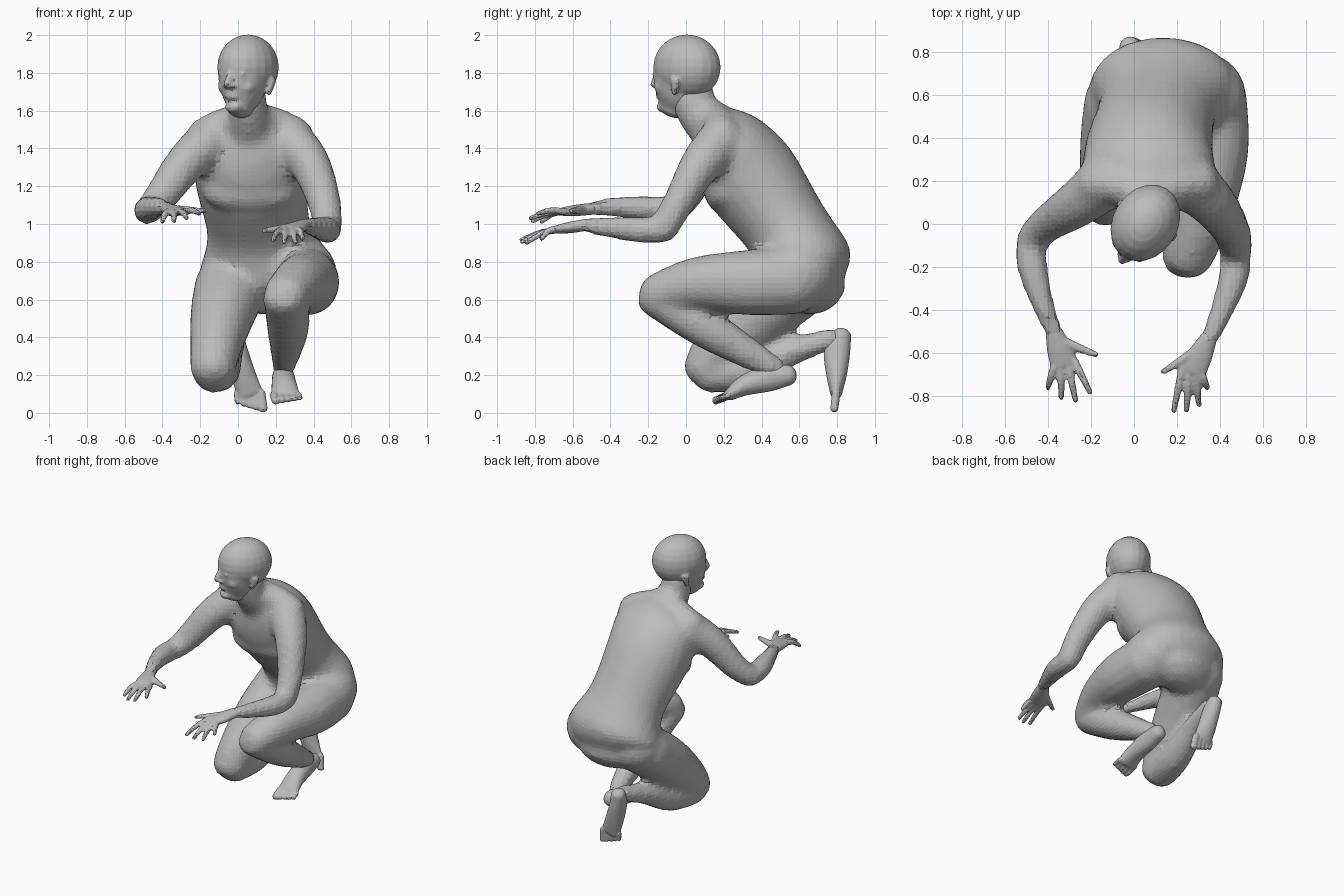
import bpy
import bmesh
import math
from mathutils import Vector, Matrix

default_cube = bpy.data.objects.get("Cube")
if default_cube:
    bpy.data.objects.remove(default_cube, do_unlink=True)

clay = bpy.data.materials.new("clay grey")
clay.use_nodes = True
CLAY_COLOUR = (0.5, 0.5, 0.5, 1)
clay.diffuse_color = CLAY_COLOUR
clay.node_tree.nodes["Principled BSDF"].inputs["Base Color"].default_value = CLAY_COLOUR


def spline(before, start, end, after, t):
    """Catmull-Rom blend of four equally long tuples."""
    return [0.5 * (2 * q + (r - p) * t + (2 * p - 5 * q + 4 * r - s) * t * t
                   + (3 * q - p - 3 * r + s) * t ** 3)
            for p, q, r, s in zip(before, start, end, after)]


def tube(bm, rings, side=(1, 0, 0), segments=16, steps=4):
    """Rounded limb through rings of (x, y, z, half width, half depth)."""
    last = len(rings) - 1
    path = []
    for i in range(last):
        for k in range(steps):
            path.append(spline(rings[max(i - 1, 0)], rings[i], rings[i + 1],
                               rings[min(i + 2, last)], k / steps))
    path.append(list(rings[-1]))
    centres = [Vector(p[:3]) for p in path]
    # Dome both ends
    for index, inner in ((0, 1), (-1, -2)):
        outward = (centres[index] - centres[inner]).normalized()
        reach = 0.8 * min(path[index][3:])
        tip = list(path[index])
        for angle in (30, 60, 85):
            turn = math.radians(angle)
            centre = Vector(tip[:3]) + outward * reach * math.sin(turn)
            ring = [*centre, tip[3] * math.cos(turn), tip[4] * math.cos(turn)]
            path.insert(0, ring) if index == 0 else path.append(ring)
    centres = [Vector(p[:3]) for p in path]
    loops = []
    for i, point in enumerate(path):
        along = (centres[min(i + 1, len(path) - 1)] - centres[max(i - 1, 0)]).normalized()
        across = Vector(side)
        across = (across - along * across.dot(along)).normalized()
        depth = along.cross(across)
        loops.append([bm.verts.new(centres[i] + across * point[3] * math.cos(a)
                                   + depth * point[4] * math.sin(a))
                      for a in (math.tau * j / segments for j in range(segments))])
    for lower, upper in zip(loops, loops[1:]):
        for j in range(segments):
            k = (j + 1) % segments
            bm.faces.new((lower[j], lower[k], upper[k], upper[j]))
    bm.faces.new(list(reversed(loops[0])))
    bm.faces.new(loops[-1])


def ball(bm, centre, size, tilt=0):
    """Ellipsoid tilted around the x axis by degrees."""
    place = (Matrix.Translation(centre) @ Matrix.Rotation(math.radians(tilt), 4, "X")
             @ Matrix.Diagonal((*size, 1)))
    bmesh.ops.create_uvsphere(bm, u_segments=20, v_segments=12, radius=1, matrix=place)


def fuse(name, bm, voxel, smoothing):
    """Turn overlapping solids into one faceted skin."""
    bmesh.ops.recalc_face_normals(bm, faces=bm.faces)
    mesh = bpy.data.meshes.new(name)
    bm.to_mesh(mesh)
    bm.free()
    mesh.materials.append(clay)
    part = bpy.data.objects.new(name, mesh)
    bpy.context.collection.objects.link(part)
    remesh = part.modifiers.new("fuse", "REMESH")
    remesh.mode = "VOXEL"
    remesh.voxel_size = voxel
    soften = part.modifiers.new("soften", "SMOOTH")
    soften.factor = 0.5
    soften.iterations = smoothing


# Torso from seat to neck
body = bmesh.new()
tube(body, [(.14, .68, .66, .25, .17), (.14, .635, .77, .345, .255), (.11, .535, .97, .275, .23),
            (.07, .34, 1.25, .3, .26), (.07, .225, 1.43, .3, .21), (.06, .14, 1.54, .17, .12)], segments=24)
tube(body, [(.06, .135, 1.5, .13, .12), (.055, .06, 1.6, .105, .115), (.045, .025, 1.7, .1, .12)])
ball(body, (.065, .215, 1.17), (.255, .12, .12), 20)
# Sloping shoulder muscles and buttocks
for s in (-1, 1):
    tube(body, [(.065 + s * .04, .16, 1.55, .08, .09), (.065 + s * .13, .18, 1.52, .09, .1),
                (.065 + s * .23, .19, 1.45, .11, .12)], side=(0, 1, 0))
ball(body, (-.015, .61, .7), (.2, .2, .18))
ball(body, (.325, .59, .74), (.2, .21, .19))

# Raised left leg: thigh, then shin
tube(body, [(.345, .58, .7, .185, .18), (.365, .33, .69, .17, .175), (.32, .05, .685, .14, .14),
            (.25, -.155, .625, .12, .11)])
tube(body, [(.245, -.175, .61, .115, .095), (.265, .07, .47, .115, .11), (.255, .28, .345, .088, .09),
            (.24, .48, .23, .055, .06)])
# Kneeling right leg: thigh, then shin
tube(body, [(-.04, .57, .66, .195, .18), (-.085, .37, .51, .17, .175), (-.12, .18, .335, .135, .145),
            (-.135, .1, .23, .12, .12)])
tube(body, [(-.13, .12, .205, .11, .1), (-.09, .33, .23, .105, .105), (-.05, .56, .325, .08, .075),
            (-.01, .78, .395, .055, .055)])
# Arms
tube(body, [(.27, .19, 1.44, .13, .13), (.38, .08, 1.32, .11, .11), (.455, -.035, 1.12, .085, .09),
            (.475, -.12, .975, .08, .078)], side=(0, 1, 0))
tube(body, [(.475, -.13, .965, .07, .07), (.465, -.25, .97, .072, .07), (.395, -.44, .985, .052, .052),
            (.342, -.55, .995, .044, .034)])
tube(body, [(-.14, .19, 1.44, .13, .13), (-.27, .09, 1.33, .11, .11), (-.405, 0, 1.15, .085, .09),
            (-.475, -.07, 1.07, .077, .075)], side=(0, 1, 0))
tube(body, [(-.48, -.07, 1.065, .07, .07), (-.475, -.2, 1.08, .072, .07), (-.42, -.39, 1.09, .052, .052),
            (-.365, -.52, 1.08, .044, .034)])
fuse("body", body, 0.027, 4)


def hand(name, wrist, palm_end, thumb_tip, finger_tips):
    bm = bmesh.new()
    wrist, palm_end, thumb_tip = Vector(wrist), Vector(palm_end), Vector(thumb_tip)
    side = (palm_end - wrist).cross(Vector((0, 0, 1))).normalized()
    middle = wrist.lerp(palm_end, .55)
    tube(bm, [(*wrist, .04, .032), (*middle, .06, .03), (*palm_end, .066, .022)], side=side)
    # Fingers fan out from the knuckles
    toward_thumb = 1 if side.dot(thumb_tip - middle) > 0 else -1
    for i, tip in enumerate(finger_tips):
        knuckle = palm_end + side * toward_thumb * (.05 - i * .034)
        tip = Vector(tip)
        bend = knuckle.lerp(tip, .5) + Vector((0, 0, .012))
        tube(bm, [(*knuckle, .02, .02), (*bend, .018, .018), (*tip, .014, .013)], side=side, segments=8)
    root = wrist.lerp(palm_end, .25)
    joint = root.lerp(thumb_tip, .55)
    tube(bm, [(*root, .032, .028), (*joint, .022, .021), (*thumb_tip, .014, .013)], side=side, segments=8)
    fuse(name, bm, 0.009, 2)


hand("left_hand", (.35, -.53, .995), (.272, -.685, .97), (.135, -.69, .965),
     [(.185, -.872, .915), (.245, -.87, .905), (.303, -.845, .9), (.342, -.765, .92)])
hand("right_hand", (-.375, -.5, 1.08), (-.325, -.655, 1.065), (-.175, -.61, 1.07),
     [(-.205, -.785, 1.055), (-.272, -.825, 1.03), (-.338, -.812, 1.015), (-.402, -.765, 1.01)])


def foot(name, rings, toe_direction, inner):
    """Foot with five toes; inner is the sign of x on the big-toe side."""
    bm = bmesh.new()
    tube(bm, rings)
    ball_of_foot = Vector(rings[-1][:3])
    forward = Vector(toe_direction)
    for i in range(5):
        root = ball_of_foot + Vector((inner * (.06 - .033 * i), 0, 0))
        end = root + forward * (1 - .1 * i)
        size = .025 - .0025 * i
        tube(bm, [(*root, size, size), (*end, size, size * .9)], segments=8)
    fuse(name, bm, 0.009, 2)


foot("left_foot", [(.24, .545, .2, .052, .055), (.24, .44, .185, .06, .072),
                   (.245, .31, .145, .068, .055), (.252, .23, .095, .077, .032)],
     (.008, -.075, -.03), -1)
foot("right_foot", [(-.02, .825, .41, .05, .052), (-.002, .8, .32, .057, .07),
                    (.03, .797, .2, .065, .055), (.062, .795, .105, .07, .032)],
     (.012, -.01, -.085), 1)

# Head, modelled facing forward and then turned toward its right
head = bmesh.new()
ball(head, (0, .0, 1.83), (.152, .19, .173))
tube(head, [(0, -.085, 1.62, .07, .085), (0, -.065, 1.675, .105, .118), (0, -.05, 1.75, .126, .14),
            (0, -.04, 1.83, .132, .148)], segments=20)
tube(head, [(0, -.17, 1.81, .016, .02), (0, -.192, 1.765, .02, .022), (0, -.206, 1.737, .022, .02)])
tube(head, [(-.08, -.142, 1.825, .015, .018), (0, -.174, 1.82, .015, .016),
            (.08, -.142, 1.825, .015, .018)], side=(0, 0, 1), segments=10)
ball(head, (0, -.142, 1.62), (.05, .036, .032))
for height in (1.692, 1.672):
    ball(head, (0, -.162, height), (.042, .022, .011))
for s in (-1, 1):
    ball(head, (s * .02, -.185, 1.73), (.018, .018, .013))
    ball(head, (s * .055, -.155, 1.79), (.03, .02, .015))
    ball(head, (s * .062, -.105, 1.73), (.05, .054, .05))
    tube(head, [(s * .128, .0, 1.69, .012, .014), (s * .14, .008, 1.725, .013, .023),
                (s * .148, .015, 1.765, .012, .026)], segments=10)
bmesh.ops.rotate(head, verts=head.verts, cent=(0, 0, 0), matrix=Matrix.Rotation(math.radians(-32), 3, "Z"))
bmesh.ops.translate(head, verts=head.verts, vec=(.053, .005, 0))
fuse("head", head, 0.011, 2)
